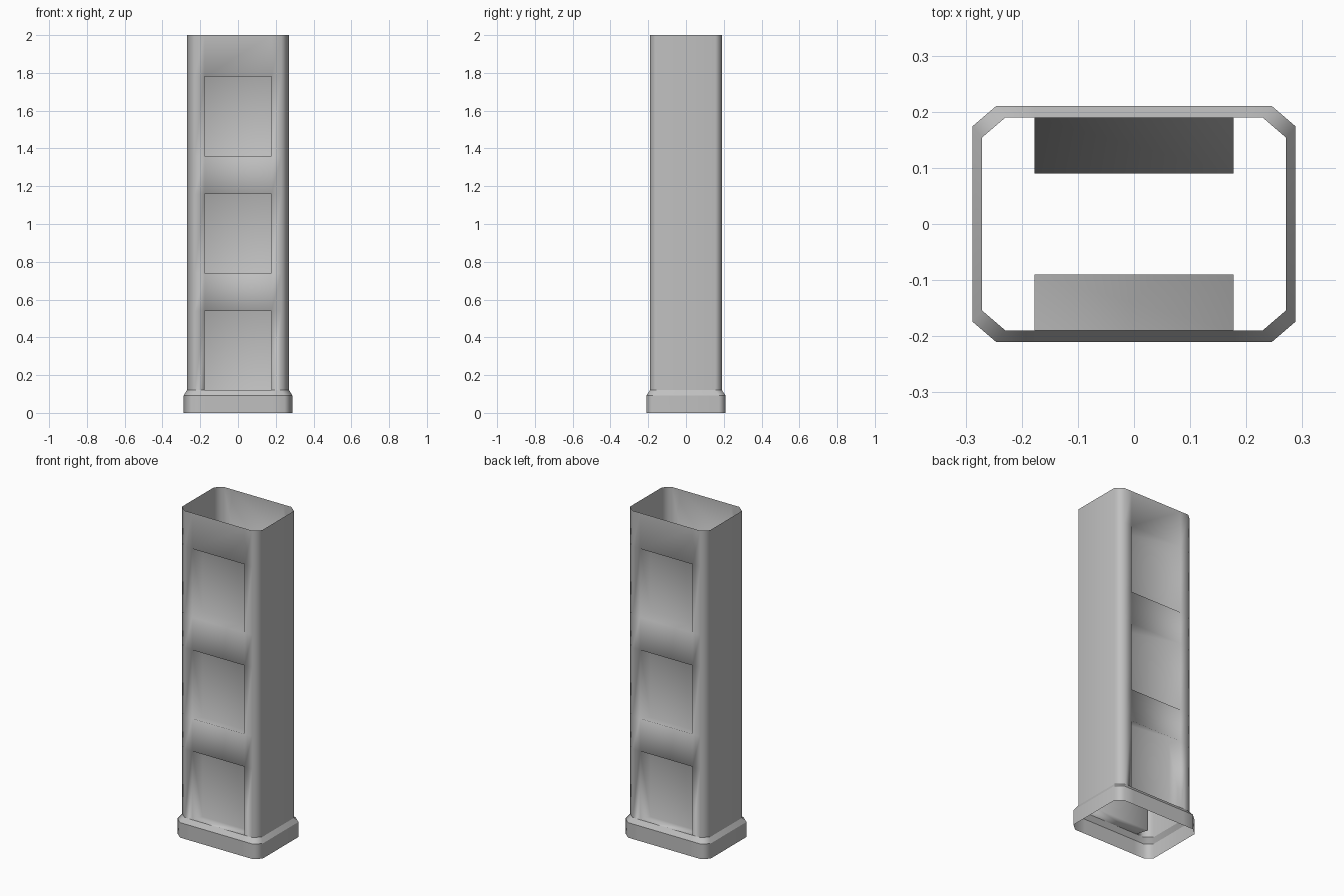
import bpy, bmesh

cube = bpy.data.objects.get("Cube")
if cube:
    bpy.data.objects.remove(cube, do_unlink=True)

grey = bpy.data.materials.new("plain_grey")
grey.use_nodes = True
colour = (0.53, 0.53, 0.53, 1)
grey.diffuse_color = colour
grey.node_tree.nodes["Principled BSDF"].inputs["Base Color"].default_value = colour

NICHE_X = 0.177      # half width of the niches
NICHE_Y = 0.09       # distance of niche backs from the centre
CHAMFER_X, CHAMFER_Y = 0.042, 0.036


def outline(hx, hy):
    """Chamfered rectangle, counter-clockwise, with niche edges on the long sides."""
    front = [(-hx, -hy + CHAMFER_Y), (-hx + CHAMFER_X, -hy), (-NICHE_X, -hy),
             (NICHE_X, -hy), (hx - CHAMFER_X, -hy), (hx, -hy + CHAMFER_Y)]
    return front + [(-x, -y) for x, y in front]


def skin(name, levels, niches):
    """Open shell through (z, half x, half y) levels; niches maps level -> (sill, head) splay."""
    bm = bmesh.new()
    rings = [[bm.verts.new((x, y, z)) for x, y in outline(hx, hy)]
             for z, hx, hy in levels]
    for i, (low, high) in enumerate(zip(rings, rings[1:])):
        n = len(low)
        for j in range(n):
            k = (j + 1) % n
            quad = [low[j], low[k], high[k], high[j]]
            if i in niches and j in (2, 8):
                sill, head = niches[i]
                back = []
                for v, dz in zip(quad, (sill, sill, head, head)):
                    y = NICHE_Y if v.co.y > 0 else -NICHE_Y
                    back.append(bm.verts.new((v.co.x, y, v.co.z + dz)))
                for a in range(4):
                    b = (a + 1) % 4
                    bm.faces.new((quad[a], quad[b], back[b], back[a]))
                bm.faces.new(back)
            else:
                bm.faces.new(quad)
    # Smooth the upright corners, keep niche rims crisp
    for f in bm.faces:
        f.smooth = True
    for e in bm.edges:
        e.smooth = len(e.link_faces) < 2 or e.calc_face_angle(0) < 1.1
    mesh = bpy.data.meshes.new(name)
    bm.to_mesh(mesh)
    bm.free()
    mesh.materials.append(grey)
    obj = bpy.data.objects.new(name, mesh)
    bpy.context.collection.objects.link(obj)
    mod = obj.modifiers.new("flat_sides", 'WEIGHTED_NORMAL')
    mod.keep_sharp = True
    return obj


# Hollow tower with three niches on the front and back
TUBE = (0.271, 0.19)
heights = (0.12, 0.54, 0.74, 1.16, 1.36, 1.78, 2.0)
skin("tower_shell", [(z, *TUBE) for z in heights],
     {0: (-0.02, 0.035), 2: (-0.03, 0), 4: (0, 0)})

# Open skirt at the foot and the sloping ledge above it
FOOT = (0.288, 0.21)
skin("foot_skirt", [(0, *FOOT), (0.092, *FOOT)], {})
skin("foot_ledge", [(0.092, *FOOT), (0.12, *TUBE)], {})
